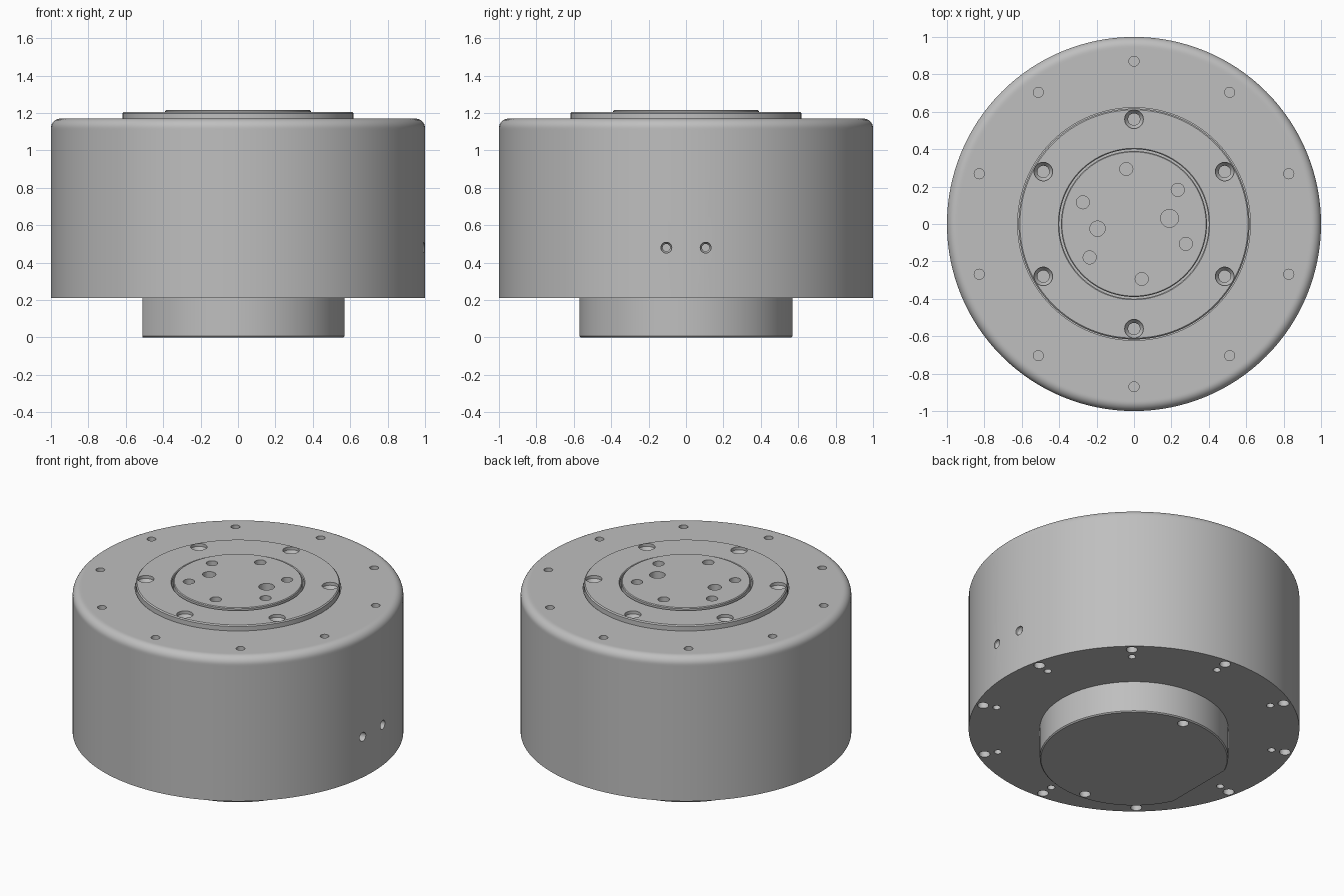
import bpy, bmesh
from math import sin, cos, pi, radians
from mathutils import Matrix, Vector

default = bpy.data.objects.get("Cube")
if default:
    bpy.data.objects.remove(default, do_unlink=True)

# One plain machined metal colour
metal = bpy.data.materials.new("metal_grey")
metal.use_nodes = True
GREY = (0.52, 0.52, 0.52, 1)
metal.diffuse_color = GREY
metal.node_tree.nodes["Principled BSDF"].inputs["Base Color"].default_value = GREY

UP, DOWN, SIDE = Vector((0, 0, 1)), Vector((0, 0, -1)), Vector((1, 0, 0))


def revolve(bm, profile, steps, matrix=Matrix()):
    """Add a closed solid: a (radius, height) outline turned about the z axis."""
    part = bmesh.new()
    verts = [part.verts.new((r, 0, z)) for r, z in profile]
    edges = [part.edges.new(pair) for pair in zip(verts, verts[1:])]
    if profile[0][0] > 0:
        edges.append(part.edges.new((verts[-1], verts[0])))
    bmesh.ops.spin(part, geom=verts + edges, axis=UP, cent=(0, 0, 0),
                   angle=2 * pi, steps=steps)
    bmesh.ops.remove_doubles(part, verts=part.verts, dist=1e-5)
    bmesh.ops.recalc_face_normals(part, faces=part.faces)
    part.transform(matrix)
    mesh = bpy.data.meshes.new("piece")
    part.to_mesh(mesh)
    part.free()
    bm.from_mesh(mesh)
    bpy.data.meshes.remove(mesh)


def drill(bm, loc, axis, steps):
    """Add a hole cutter; steps are (radius, depth) pairs from the mouth inward."""
    outline = [(0, 0.02), (steps[0][0], 0.02)]
    outline += [(r, -d) for r, d in steps] + [(0, -steps[-1][1])]
    turn = axis.to_track_quat('Z', 'Y').to_matrix().to_4x4()
    revolve(bm, outline, 20, Matrix.Translation(loc) @ turn)


def circle(count, radius, start, z):
    return [Vector((radius * cos(a), radius * sin(a), z))
            for a in (radians(start) + 2 * pi * i / count for i in range(count))]


def make(name, bm):
    mesh = bpy.data.meshes.new(name)
    bm.to_mesh(mesh)
    bm.free()
    obj = bpy.data.objects.new(name, mesh)
    bpy.context.collection.objects.link(obj)
    mesh.materials.append(metal)
    return obj


def finish(obj, cuts):
    """Cut the holes, then smooth the round surfaces."""
    cutter = make(obj.name + "_holes", cuts)
    cutter.hide_render = True
    mod = obj.modifiers.new("holes", 'BOOLEAN')
    mod.object, mod.operation, mod.solver = cutter, 'DIFFERENCE', 'EXACT'
    bpy.ops.object.select_all(action='DESELECT')
    obj.select_set(True)
    bpy.context.view_layer.objects.active = obj
    bpy.ops.object.modifier_apply(modifier=mod.name)
    bpy.data.objects.remove(cutter, do_unlink=True)
    bpy.ops.object.shade_smooth_by_angle(angle=radians(30))


# Main housing: rounded top rim and a recess for the ring and hub
TOP, BOTTOM, ROUND = 1.17, 0.21, 0.05
rim = [(1 - ROUND + ROUND * cos(a), TOP - ROUND + ROUND * sin(a))
       for a in (pi / 2 * i / 8 for i in range(9))]
outline = [(0, BOTTOM), (1, BOTTOM), (1, TOP - ROUND - 0.01)] + rim
outline += [(0.94, TOP), (0.622, TOP), (0.622, 0.95), (0, 0.95)]
bm = bmesh.new()
revolve(bm, outline, 128)
housing = make("housing", bm)

cuts = bmesh.new()
for p in circle(10, 0.87, 18, TOP):
    drill(cuts, p, UP, [(0.027, 0.12)])
for p in circle(10, 0.955, 13.2, BOTTOM):
    drill(cuts, p, DOWN, [(0.034, 0.08)])
for p in circle(10, 0.87, 13.2, BOTTOM):
    drill(cuts, p, DOWN, [(0.023, 0.1)])
for y in (-0.105, 0.105):
    drill(cuts, Vector((0.994, y, 0.48)), SIDE, [(0.029, 0.015), (0.02, 0.03), (0.02, 0.12)])
finish(housing, cuts)

# Mounting ring with countersunk screw holes
RING = 1.205
bm = bmesh.new()
revolve(bm, [(0.40, 0.94), (0.617, 0.94), (0.617, RING - 0.007), (0.61, RING),
             (0.405, RING), (0.40, RING - 0.005)], 128)
ring = make("mounting_ring", bm)
cuts = bmesh.new()
for p in circle(6, 0.56, 30, RING):
    drill(cuts, p, UP, [(0.05, 0.02), (0.032, 0.045), (0.032, 0.15)])
finish(ring, cuts)

# Central hub: screw holes on a circle and two larger inner ports
HUB = 1.215
bm = bmesh.new()
revolve(bm, [(0, 0.9), (0.39, 0.9), (0.39, HUB - 0.005), (0.385, HUB), (0, HUB)], 96)
hub = make("hub", bm)
cuts = bmesh.new()
for angle in (38, 98, 157, 217, 278, 339):
    p = Vector((0.297 * cos(radians(angle)), 0.297 * sin(radians(angle)), HUB))
    drill(cuts, p, UP, [(0.035, 0.12)])
drill(cuts, Vector((0.19, 0.03, HUB)), UP, [(0.048, 0.12)])
drill(cuts, Vector((-0.195, -0.025, HUB)), UP, [(0.041, 0.12)])
finish(hub, cuts)

# Lower boss with one flat side
bm = bmesh.new()
revolve(bm, [(0, 0), (0.563, 0), (0.57, 0.007), (0.57, 0.25), (0, 0.25)], 128)
cut = bmesh.ops.bisect_plane(bm, geom=bm.verts[:] + bm.edges[:] + bm.faces[:],
                             plane_co=(-0.51, 0, 0), plane_no=(-1, 0, 0), clear_outer=True)
bmesh.ops.holes_fill(bm, edges=[e for e in bm.edges if e.is_boundary], sides=0)
bmesh.ops.recalc_face_normals(bm, faces=bm.faces)
boss = make("lower_boss", bm)
cuts = bmesh.new()
for p in circle(2, 0.52, 84.8, 0):
    drill(cuts, p, DOWN, [(0.034, 0.1)])
finish(boss, cuts)
